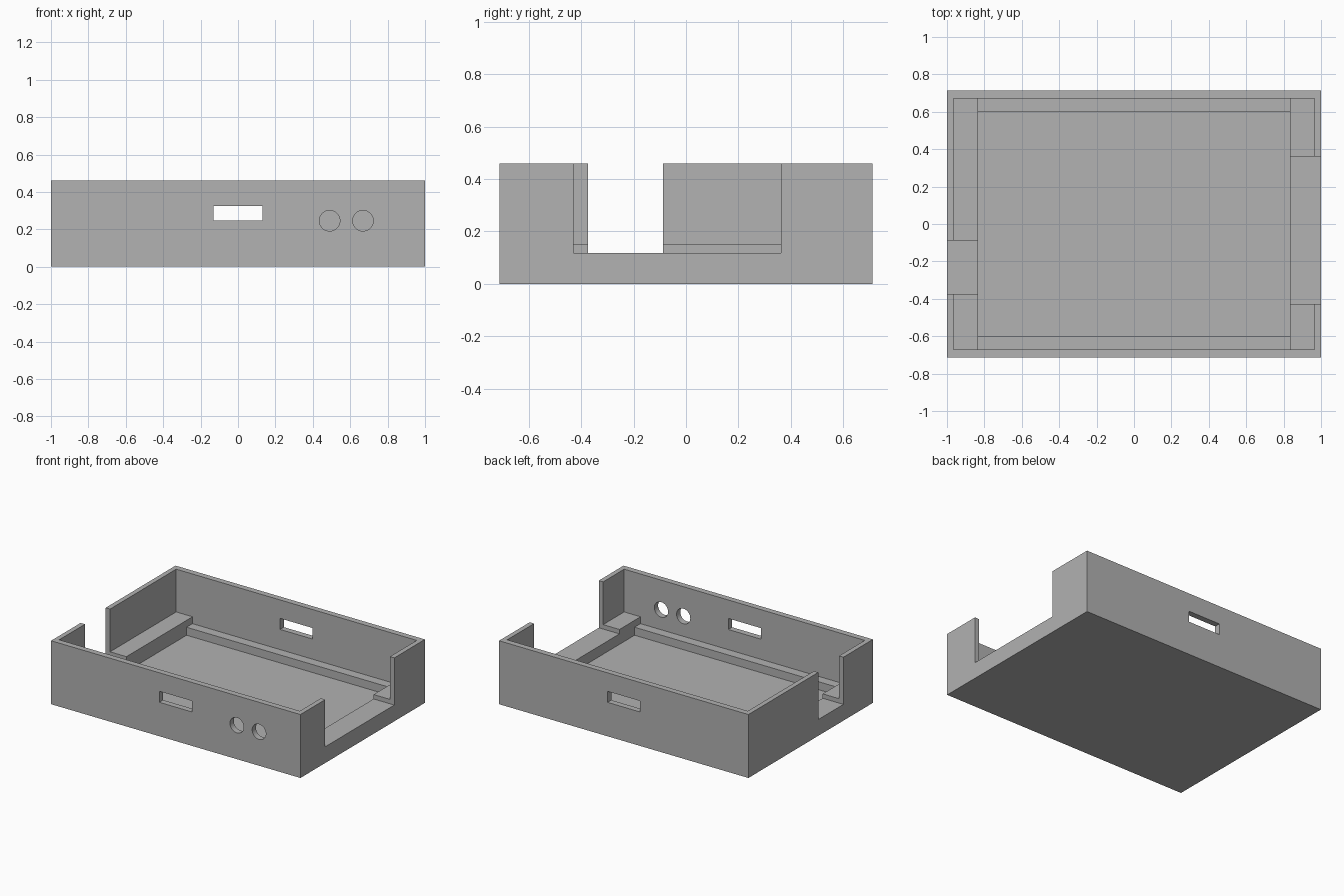
import bpy
from math import pi

cube = bpy.data.objects.get("Cube")
if cube:
    bpy.data.objects.remove(cube, do_unlink=True)

# Overall sizes
HALF_X, HALF_Y, HEIGHT = 1.0, 0.713, 0.46
IN_X, IN_Y = 0.965, 0.67          # inside of walls
FLOOR_X, FLOOR_Y = 0.834, 0.602   # inside of ledges
FLOOR, LOW_LEDGE, GAP_SILL, HIGH_LEDGE = 0.042, 0.1, 0.118, 0.15
ABOVE = 0.7                       # cutter tops, clear of the rim

grey = bpy.data.materials.new("plain grey")
grey.use_nodes = True
colour = (0.445, 0.445, 0.445, 1)
grey.diffuse_color = colour
grey.node_tree.nodes["Principled BSDF"].inputs["Base Color"].default_value = colour


def box(name, x, y, z):
    """Box spanning the given (low, high) ranges."""
    ranges = (x, y, z)
    bpy.ops.mesh.primitive_cube_add(size=1, location=[(a + b) / 2 for a, b in ranges])
    ob = bpy.context.object
    ob.name = name
    ob.scale = [b - a for a, b in ranges]
    bpy.ops.object.transform_apply(location=True, rotation=False, scale=True)
    ob.data.materials.append(grey)
    return ob


def centred(name, half_x, half_y, bottom):
    return box(name, (-half_x, half_x), (-half_y, half_y), (bottom, ABOVE))


def round_hole(name, x, z, radius):
    """Cylinder through the front wall only."""
    bpy.ops.mesh.primitive_cylinder_add(vertices=48, radius=radius, depth=0.2,
                                        location=(x, -HALF_Y, z), rotation=(pi / 2, 0, 0))
    ob = bpy.context.object
    ob.name = name
    ob.data.materials.append(grey)
    return ob


tray = box("enclosure_tray", (-HALF_X, HALF_X), (-HALF_Y, HALF_Y), (0, HEIGHT))

cutters = [
    # Stepped interior: walls, high side ledges, low front and back ledges, floor
    centred("upper_cavity", IN_X, IN_Y, HIGH_LEDGE),
    centred("ledge_recess", FLOOR_X, IN_Y, LOW_LEDGE),
    centred("floor_recess", FLOOR_X, FLOOR_Y, FLOOR),
    # Openings in the side walls
    box("right_gap", (-1.2, -0.8), (-0.375, -0.087), (GAP_SILL, ABOVE)),
    box("left_gap", (0.8, 1.2), (-0.429, 0.362), (GAP_SILL, ABOVE)),
    # Slots through the front and back walls
    box("port_slots", (-0.132, 0.13), (-1, 1), (0.246, 0.326)),
]
# Pair of round holes in the front wall
for x in (0.49, 0.668):
    cutters.append(round_hole("jack_hole", x, 0.246, 0.055))

for cutter in cutters:
    cutter.hide_render = True
    mod = tray.modifiers.new("cut " + cutter.name, "BOOLEAN")
    mod.operation = "DIFFERENCE"
    mod.solver = "EXACT"
    mod.object = cutter

# Bake the cuts, then drop the cutters
graph = bpy.context.evaluated_depsgraph_get()
cut_mesh = bpy.data.meshes.new_from_object(tray.evaluated_get(graph))
tray.modifiers.clear()
tray.data = cut_mesh
cut_mesh.name = "enclosure_tray"
for cutter in cutters:
    bpy.data.objects.remove(cutter, do_unlink=True)

# Single colour, smooth hole walls with sharp edges
cut_mesh.materials.clear()
cut_mesh.materials.append(grey)
for face in cut_mesh.polygons:
    face.material_index = 0
bpy.ops.object.select_all(action="DESELECT")
tray.select_set(True)
bpy.context.view_layer.objects.active = tray
bpy.ops.object.shade_smooth_by_angle(angle=pi / 6)
